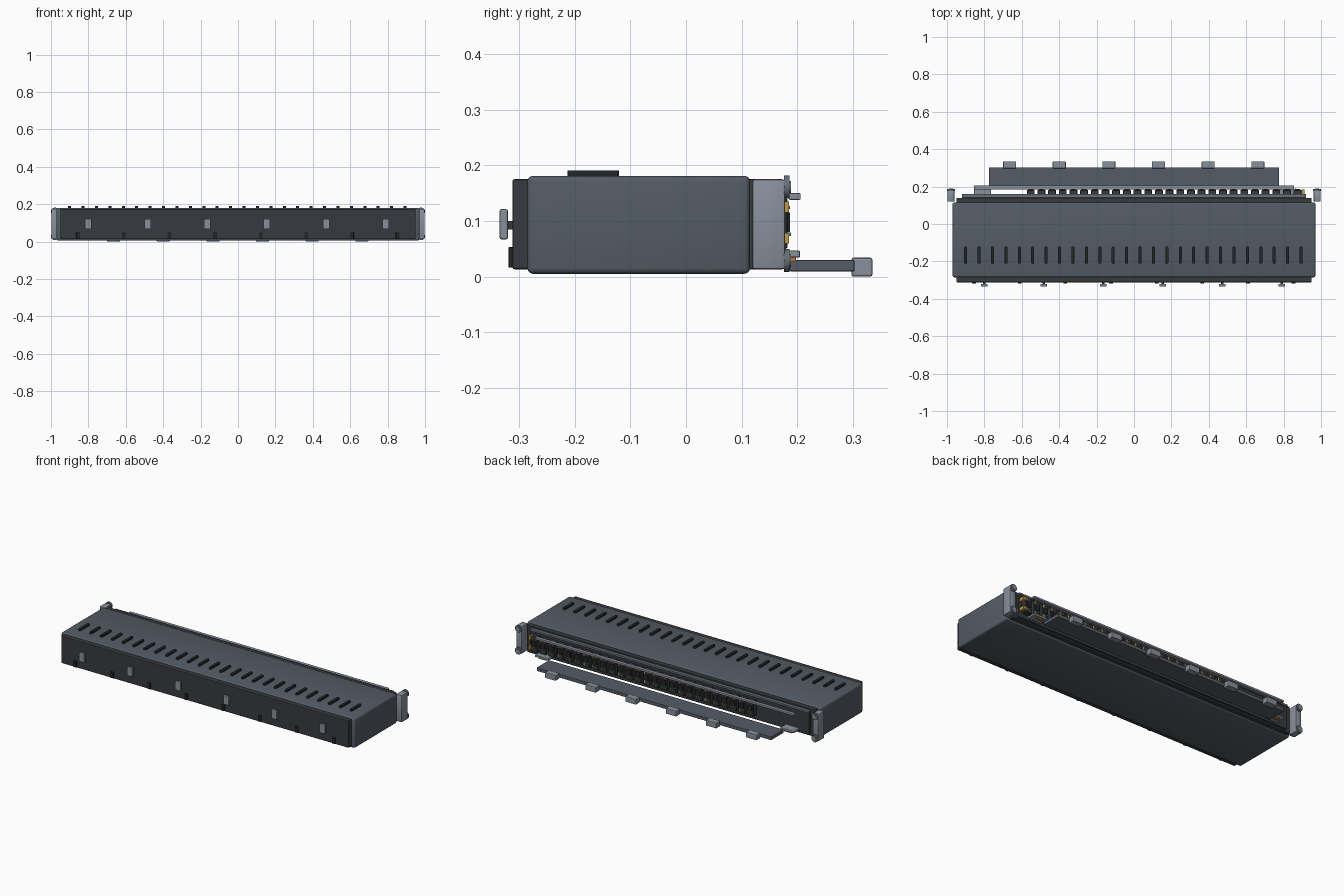
import bpy, bmesh
from mathutils import Matrix

old = bpy.data.objects.get("Cube")
if old:
    bpy.data.objects.remove(old)


def material(name, r, g, b):
    m = bpy.data.materials.new(name)
    m.use_nodes = True
    m.diffuse_color = (r, g, b, 1)
    m.node_tree.nodes["Principled BSDF"].inputs["Base Color"].default_value = (r, g, b, 1)
    return m


slate = material("slate", 0.09, 0.107, 0.13)
charcoal = material("charcoal", 0.037, 0.043, 0.05)
black = material("black", 0.016, 0.019, 0.023)
grey = material("light grey", 0.25, 0.28, 0.33)
steel = material("steel grey", 0.14, 0.16, 0.19)
gold = material("gold", 0.55, 0.32, 0.05)
green = material("green", 0.03, 0.4, 0.12)
red = material("red", 0.5, 0.06, 0.04)
orange = material("orange", 0.5, 0.17, 0.03)


def finish(name, bm, mat):
    mesh = bpy.data.meshes.new(name)
    bm.to_mesh(mesh)
    bm.free()
    mesh.materials.append(mat)
    ob = bpy.data.objects.new(name, mesh)
    bpy.context.collection.objects.link(ob)
    return ob


def box(name, mat, xs, ys, zs, bevel=0.0, segments=2, axis=None):
    """Box from its ranges; axis limits the bevel to edges along that axis."""
    bm = bmesh.new()
    bmesh.ops.create_cube(bm, size=1)
    for v in bm.verts:
        for i, (a, b) in enumerate((xs, ys, zs)):
            v.co[i] = (a + b) / 2 + v.co[i] * (b - a)
    if bevel:
        edges = [e for e in bm.edges if axis is None
                 or abs(e.verts[0].co[axis] - e.verts[1].co[axis]) > 1e-5]
        bmesh.ops.bevel(bm, geom=edges, offset=bevel, segments=segments,
                        affect='EDGES', profile=0.5)
    return finish(name, bm, mat)


def disc(name, mat, x, z, radius, ys):
    """Cylinder along y."""
    bm = bmesh.new()
    bmesh.ops.create_cone(bm, cap_ends=True, segments=24, radius1=radius,
                          radius2=radius, depth=ys[1] - ys[0])
    turn = Matrix.Rotation(1.5707963, 4, 'X')
    bmesh.ops.transform(bm, matrix=Matrix.Translation((x, sum(ys) / 2, z)) @ turn,
                        verts=bm.verts)
    return finish(name, bm, mat)


def row(first, last, count):
    return [first + (last - first) * i / (count - 1) for i in range(count)]


def span(c, width):
    return (c - width / 2, c + width / 2)


# Main housing with front and rear covers
box("housing", slate, (-0.97, 0.97), (-0.285, 0.115), (0.005, 0.181), 0.01, 3)
box("front_cover", charcoal, (-0.95, 0.95), (-0.312, -0.28), (0.013, 0.175), 0.004)
box("rear_frame", charcoal, (-0.95, 0.95), (0.11, 0.14), (0.013, 0.175), 0.003)
box("rear_panel", charcoal, (-0.92, 0.92), (0.135, 0.153), (0.022, 0.165), 0.002)
box("rear_lip", steel, (-0.92, 0.92), (0.14, 0.16), (0.155, 0.167), 0.002)

# Ventilation slots on top
for x in row(-0.9, 0.893, 26):
    box("vent_slot", black, span(x, 0.016), (-0.213, -0.12), (0.178, 0.191), 0.007, 3, 2)

# Front latches and lower clips
for x in row(-0.8, 0.79, 6):
    box("latch_stem", charcoal, span(x, 0.012), (-0.322, -0.31), (0.085, 0.1))
    box("front_latch", grey, span(x, 0.036), (-0.335, -0.32), (0.067, 0.121), 0.003)
for x in row(-0.855, 0.853, 8):
    box("front_clip", black, span(x, 0.02), (-0.319, -0.31), (0.016, 0.053), 0.002)

# Mounting ears with end bosses and bolts
for side in (-1, 1):
    x = side * 0.979
    box("mounting_ear", grey, span(x, 0.038), (0.119, 0.178), (0.013, 0.175), 0.005)
    for z in (0.161, 0.029):
        disc("ear_boss", steel, x, z, 0.021, (0.176, 0.186))
        disc("ear_bolt", grey, x, z, 0.011, (0.185, 0.189))

# Row of plug modules with contacts and status lights
for i, x in enumerate(row(-0.552, 0.875, 26)):
    box("module", charcoal, span(x, 0.042), (0.15, 0.182), (0.05, 0.14), 0.002, 1)
    box("module_socket", black, span(x, 0.026), (0.18, 0.187), (0.08, 0.115))
    for z in (0.069, 0.125):
        box("contact", gold, span(x + 0.013, 0.007), (0.18, 0.185), span(z, 0.018))
    box("status_light", green, span(x - 0.012, 0.008), (0.18, 0.189), span(0.076, 0.006))
    box("alert_light", red if i % 2 else orange, span(x - 0.012, 0.008),
        (0.18, 0.187), span(0.124, 0.006))

# Gold end port beside the last module
for z in (0.069, 0.125):
    box("end_port", gold, (0.896, 0.912), (0.15, 0.185), span(z, 0.019))

# Upper cable shelf
box("cable_shelf", grey, (-0.855, 0.855), (0.185, 0.206), (0.138, 0.15), 0.002)

# Lower cable tray with hinge brackets and end tabs
box("cable_tray", slate, (-0.775, 0.775), (0.186, 0.303), (0.009, 0.03), 0.003)
for side in (-1, 1):
    box("hinge_bracket", grey, span(side * 0.81, 0.09), (0.15, 0.205), (0.034, 0.047), 0.003)
    box("hinge_pad", orange, span(side * 0.81, 0.05), (0.184, 0.198), (0.027, 0.034))
for x in row(-0.665, 0.662, 6):
    box("tray_tab", grey, span(x, 0.07), (0.297, 0.335), (0.0, 0.034), 0.004)

# Smooth rounded edges while keeping corners crisp
bpy.ops.object.select_all(action='DESELECT')
for ob in bpy.context.collection.objects:
    if ob.type == 'MESH' and ob.name.startswith(("housing", "ear_", "mounting")):
        ob.select_set(True)
        bpy.context.view_layer.objects.active = ob
bpy.ops.object.shade_smooth_by_angle()
